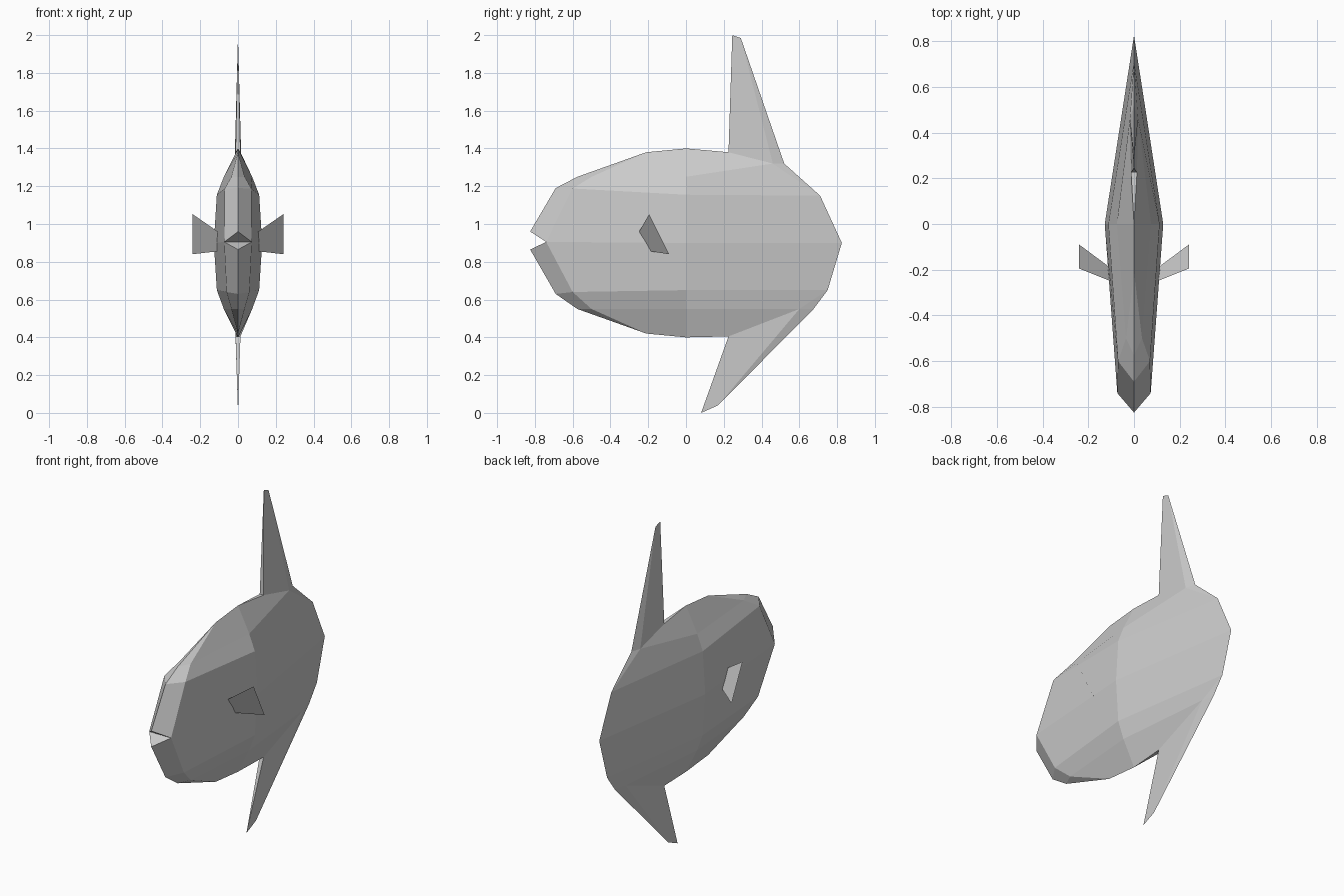
import bpy
import bmesh

cube = bpy.data.objects.get("Cube")
if cube:
    bpy.data.objects.remove(cube, do_unlink=True)

grey = bpy.data.materials.new("pale grey skin")
grey.use_nodes = True
COLOR = (0.6, 0.6, 0.6, 1)
grey.diffuse_color = COLOR
grey.node_tree.nodes["Principled BSDF"].inputs["Base Color"].default_value = COLOR


def build(name, faces, sides=(1, -1), fix_normals=True):
    """Make a flat-shaded part from +x half faces, mirrored onto each given side."""
    bm = bmesh.new()
    for s in sides:
        for face in faces:
            pts = list(dict.fromkeys(face))  # collapse repeated corners
            if len(pts) < 3:
                continue
            bm.faces.new([bm.verts.new((s * x, y, z)) for x, y, z in pts[::s]])
    bmesh.ops.remove_doubles(bm, verts=bm.verts, dist=0.0005)
    if fix_normals:
        bmesh.ops.recalc_face_normals(bm, faces=bm.faces)
    mesh = bpy.data.meshes.new(name)
    bm.to_mesh(mesh)
    bm.free()
    mesh.materials.append(grey)
    obj = bpy.data.objects.new(name, mesh)
    bpy.context.collection.objects.link(obj)


def loft(rows):
    """Quads between neighbouring rows; repeated points give triangles."""
    return [(a[i], a[i + 1], b[i + 1], b[i])
            for a, b in zip(rows, rows[1:]) for i in range(len(a) - 1)]


# Shared body corners
lip_top, lip_low = (0, -0.825, 0.96), (0, -0.825, 0.865)
mouth_corner, mouth_back = (0.073, -0.74, 0.905), (0, -0.74, 0.905)
flank, tail = (0.128, 0, 0.9), (0, 0.825, 0.9)
crown, belly = (0, 0, 1.4), (0, 0, 0.4)
brow, chin = (0, -0.21, 1.38), (0, -0.21, 0.42)

# Fin roots: front edge, its centre, rear side and rear tip
dorsal_front, dorsal_mid = (0.013, 0.225, 1.38), (0, 0.225, 1.38)
dorsal_side, dorsal_rear = (0.018, 0.46, 1.32), (0, 0.52, 1.32)
anal_front, anal_mid = (0.013, 0.225, 0.405), (0, 0.225, 0.405)
anal_side, anal_rear = (0.018, 0.6, 0.55), (0, 0.675, 0.55)

# Rows run from nose to tail: nose, cheek, flank, rear, tail
upper = [
    (lip_top, mouth_corner, flank, tail, tail),
    ((0, -0.69, 1.19), (0.07, -0.6, 1.188), (0.112, 0, 1.155), (0, 0.71, 1.15), (0, 0.71, 1.15)),
    ((0, -0.575, 1.25), (0.035, -0.5, 1.25), (0.075, 0, 1.25), dorsal_side, dorsal_rear),
    (brow, brow, crown, dorsal_front, dorsal_front),
]
lower = [
    (lip_low, mouth_corner, flank, tail, tail),
    ((0, -0.69, 0.63), (0.06, -0.6, 0.64), (0.112, 0, 0.65), (0, 0.75, 0.65), (0, 0.75, 0.65)),
    ((0, -0.575, 0.55), (0.035, -0.5, 0.55), (0.075, 0, 0.55), anal_side, anal_rear),
    (chin, chin, belly, anal_front, anal_front),
]
closing = [
    (lip_top, mouth_corner, mouth_back), (lip_low, mouth_corner, mouth_back),
    (crown, dorsal_front, dorsal_mid), (belly, anal_front, anal_mid),
]
build("body", loft(upper) + loft(lower) + closing)


# Tall dorsal fin and swept anal fin, wedge shaped with sharp tips
def wedge_fin(name, front, mid, side, rear, tip_front, tip_rear):
    build(name, [(front, mid, tip_front),
                 (front, tip_front, tip_rear, side),
                 (side, tip_rear, rear)])


wedge_fin("dorsal_fin", dorsal_front, dorsal_mid, dorsal_side, dorsal_rear,
          (0, 0.245, 2.0), (0, 0.29, 1.985))
wedge_fin("anal_fin", anal_front, anal_mid, anal_side, anal_rear,
          (0, 0.08, 0.0), (0, 0.17, 0.04))

# Thin pectoral fins flaring out from each flank
pectoral = [((0.107, -0.248, 0.96), (0.112, -0.185, 0.855),
             (0.24, -0.09, 0.84), (0.24, -0.195, 1.052))]
build("left_pectoral_fin", pectoral, (1,), False)
build("right_pectoral_fin", pectoral, (-1,), False)
